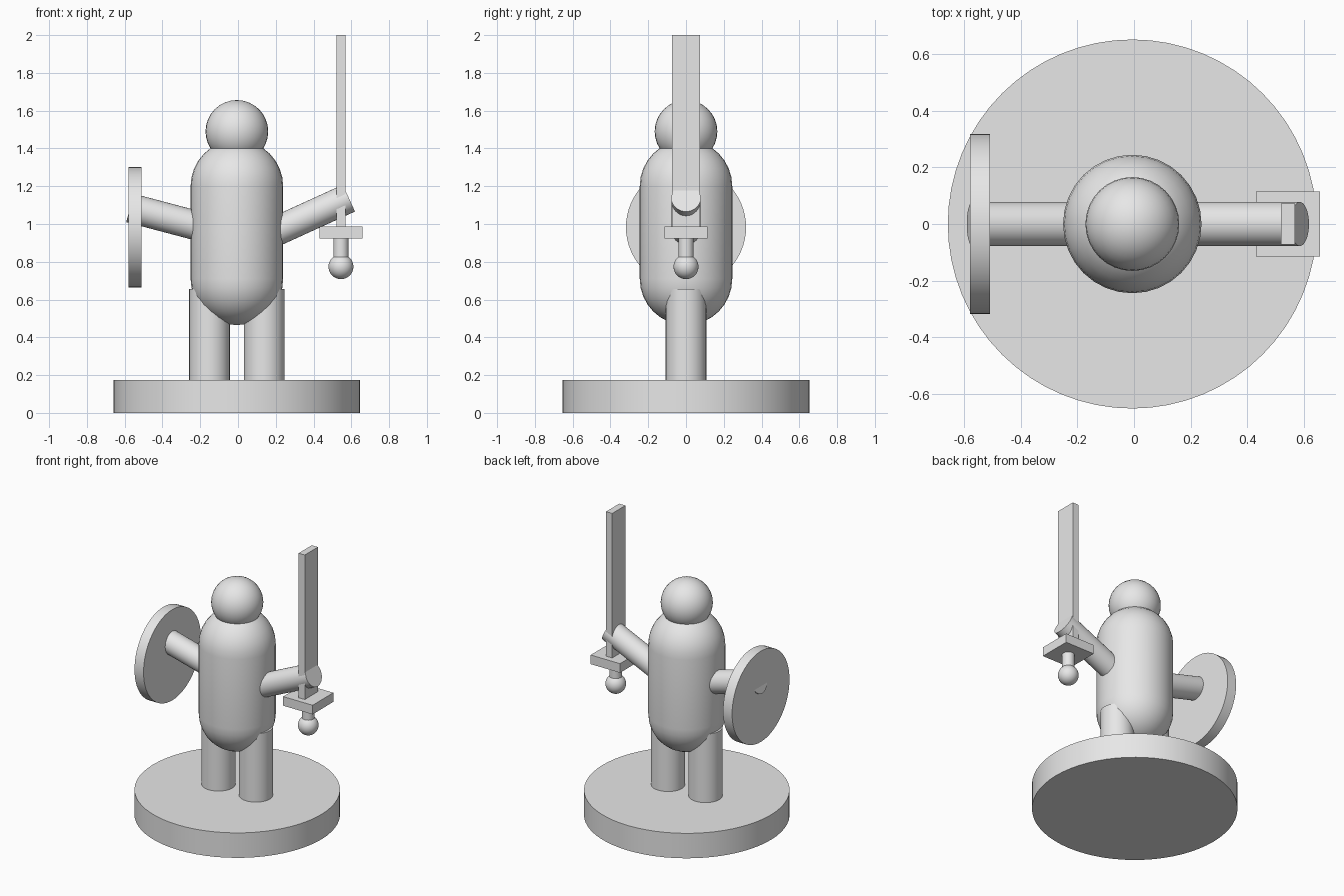
import bpy
import math
from mathutils import Vector

cube = bpy.data.objects.get("Cube")
if cube:
    bpy.data.objects.remove(cube, do_unlink=True)

GREY = (0.8, 0.8, 0.8, 1.0)
grey = bpy.data.materials.new("plain grey")
grey.use_nodes = True
grey.diffuse_color = GREY
grey.node_tree.nodes["Principled BSDF"].inputs["Base Color"].default_value = GREY

CX = -0.006       # axis of the figure
SWORD_X = 0.545   # axis of the sword


def finish(name, smooth=True):
    obj = bpy.context.object
    obj.name = name
    obj.data.materials.append(grey)
    if smooth:
        bpy.ops.object.shade_smooth_by_angle(angle=math.radians(35))
    return obj


def rod(name, start, end, radius, sides=32):
    """Capped cylinder between two points."""
    a, b = Vector(start), Vector(end)
    bpy.ops.mesh.primitive_cylinder_add(
        vertices=sides, radius=radius, depth=(b - a).length, location=(a + b) / 2,
        rotation=(b - a).to_track_quat('Z', 'Y').to_euler())
    return finish(name)


def ball(name, centre, radius):
    bpy.ops.mesh.primitive_uv_sphere_add(
        segments=32, ring_count=16, radius=radius, location=centre)
    return finish(name)


def box(name, centre, size):
    bpy.ops.mesh.primitive_cube_add(size=1, location=centre)
    bpy.context.object.scale = size
    bpy.ops.object.transform_apply(location=False, rotation=False, scale=True)
    return finish(name, smooth=False)


def capsule(name, x, low, high, radius, sides=32, steps=8):
    """Upright pill: half-round ends centred at heights low and high."""
    rings = []
    for centre, first in ((low, -steps), (high, 0)):
        for i in range(first, first + steps + 1):
            t = i / steps * math.pi / 2
            rings.append((max(radius * math.cos(t), 0.0005), centre + radius * math.sin(t)))
    verts = [(r * math.cos(k * math.tau / sides), r * math.sin(k * math.tau / sides), z)
             for r, z in rings for k in range(sides)]
    faces = [(j * sides + k, j * sides + (k + 1) % sides,
              (j + 1) * sides + (k + 1) % sides, (j + 1) * sides + k)
             for j in range(len(rings) - 1) for k in range(sides)]
    faces.append(tuple(reversed(range(sides))))
    faces.append(tuple(range(len(verts) - sides, len(verts))))
    mesh = bpy.data.meshes.new(name)
    mesh.from_pydata(verts, [], faces)
    obj = bpy.data.objects.new(name, mesh)
    obj.location.x = x
    bpy.context.collection.objects.link(obj)
    bpy.ops.object.select_all(action='DESELECT')
    obj.select_set(True)
    bpy.context.view_layer.objects.active = obj
    return finish(name)


# Round stand
rod("base", (CX, 0, 0), (CX, 0, 0.175), 0.653, sides=64)

# Body
capsule("torso", CX, 0.71, 1.2, 0.245)
ball("head", (CX, 0, 1.49), 0.166)
for side, sign in (("right", -1), ("left", 1)):
    x = CX + sign * 0.145
    rod(side + "_leg", (x, 0, 0.17), (x, 0, 0.655), 0.108)

# Arms run from inside the torso to the hands
rod("right_arm", (-0.1, 0, 0.96), (-0.572, 0, 1.085), 0.078)
rod("left_arm", (0.1, 0, 0.915), (0.587, 0, 1.137), 0.078)

# Round shield, facing outward
rod("shield", (-0.58, 0, 0.983), (-0.51, 0, 0.983), 0.318, sides=64)

# Sword
box("sword_blade", (SWORD_X, 0, 1.485), (0.048, 0.146, 1.03))
box("sword_guard", (SWORD_X, 0, 0.955), (0.228, 0.23, 0.064))
rod("sword_grip", (SWORD_X, 0, 0.78), (SWORD_X, 0, 0.95), 0.04)
ball("sword_pommel", (SWORD_X, 0, 0.774), 0.066)
